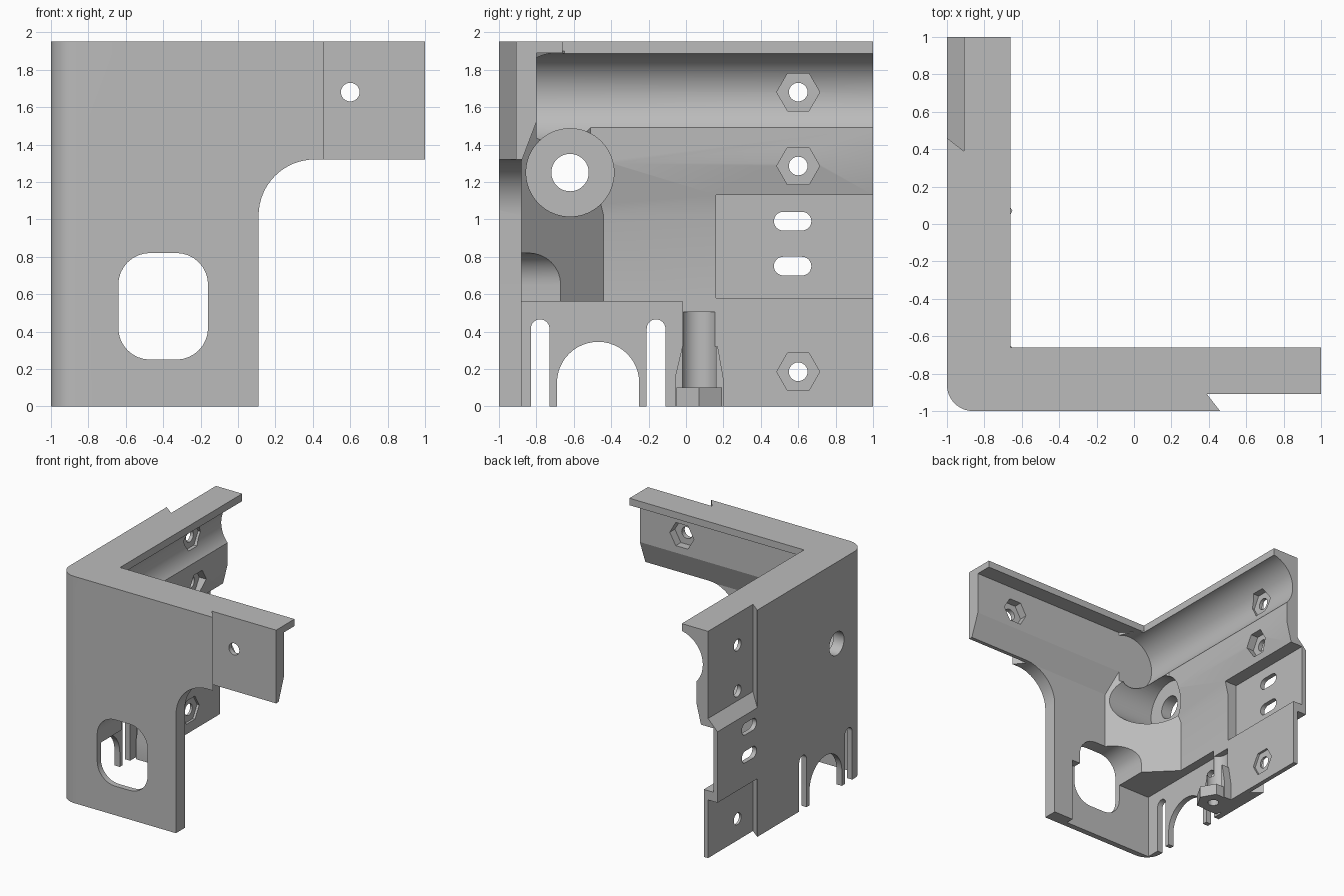
import bpy, bmesh
from math import sin, cos, radians

cube = bpy.data.objects.get("Cube")
if cube:
    bpy.data.objects.remove(cube, do_unlink=True)

grey = bpy.data.materials.new("light_grey")
grey.use_nodes = True
grey.diffuse_color = (0.5, 0.5, 0.5, 1)
grey.node_tree.nodes["Principled BSDF"].inputs["Base Color"].default_value = (0.5, 0.5, 0.5, 1)

PLACE = {
    "x": lambda a, b, d: (d, a, b),
    "y": lambda a, b, d: (a, d, b),
    "z": lambda a, b, d: (a, b, d),
}


def prism(name, outline, axis, low, high):
    """Extrude a flat outline along one axis."""
    bm = bmesh.new()
    put = PLACE[axis]
    rings = [[bm.verts.new(put(a, b, d)) for a, b in outline] for d in (low, high)]
    n = len(outline)
    bm.faces.new(rings[0])
    bm.faces.new(rings[1])
    for i in range(n):
        j = (i + 1) % n
        bm.faces.new((rings[0][i], rings[0][j], rings[1][j], rings[1][i]))
    bmesh.ops.recalc_face_normals(bm, faces=bm.faces)
    mesh = bpy.data.meshes.new(name)
    bm.to_mesh(mesh)
    bm.free()
    mesh.materials.append(grey)
    obj = bpy.data.objects.new(name, mesh)
    bpy.context.collection.objects.link(obj)
    return obj


def arc(a, b, r, start, end, steps=16):
    angles = [radians(start + (end - start) * i / steps) for i in range(steps + 1)]
    return [(a + r * cos(t), b + r * sin(t)) for t in angles]


def circle(a, b, r, sides=48):
    return arc(a, b, r, 0, 360 - 360 / sides, sides - 1)


def rect(a0, a1, b0, b1):
    return [(a0, b0), (a1, b0), (a1, b1), (a0, b1)]


def rounded(a0, a1, b0, b1, r):
    return (arc(a1 - r, b1 - r, r, 0, 90, 8) + arc(a0 + r, b1 - r, r, 90, 180, 8)
            + arc(a0 + r, b0 + r, r, 180, 270, 8) + arc(a1 - r, b0 + r, r, 270, 360, 8))


def arch(c, r, spring):
    return [(c + r, -0.1)] + arc(c, spring, r, 0, 180, 24) + [(c - r, -0.1)]


def combine(operation, outline, axis, low, high):
    """Join, cut or trim the bracket with an extruded outline."""
    tool = prism("tool", outline, axis, low, high)
    tool.hide_render = True
    mod = bracket.modifiers.new("shape", "BOOLEAN")
    mod.operation = operation
    mod.solver = "EXACT"
    mod.object = tool
    bpy.context.view_layer.objects.active = bracket
    bpy.ops.object.modifier_apply(modifier=mod.name)
    mesh = tool.data
    bpy.data.objects.remove(tool, do_unlink=True)
    bpy.data.meshes.remove(mesh)


def join(*args):
    combine("UNION", *args)


def cut(*args):
    combine("DIFFERENCE", *args)


# Front wall with its thick upper rail and top flange
front = [(-1, 0), (-0.88, 0), (-0.88, 1.31), (-0.8, 1.52), (-0.8, 1.89),
         (-0.66, 1.89), (-0.66, 1.95), (-1, 1.95)]
bracket = prism("corner_bracket", front, "x", -1, 1)
cut([(0.11, -0.1)] + arc(0.41, 1.02, 0.3, 180, 90) + [(1.1, 1.32), (1.1, -0.1)], "y", -1.1, 0)

# Side wall
side = [(-1, 0), (-0.87, 0), (-0.87, 1.02), (-0.8, 1.3), (-0.8, 1.49),
        (-0.7, 1.75), (-0.66, 1.87), (-0.66, 1.95), (-1, 1.95)]
join(side, "y", -1, 1)

# Diagonal corner filler
join([(-0.95, -0.95), (-0.36, -0.95), (-0.95, -0.36)], "z", 0.56, 1.9)

# Rounded outer corner
combine("INTERSECT", [(-1, 1)] + arc(-0.86, -0.86, 0.14, 180, 270) + [(1, -1), (1, 1)],
        "z", -0.1, 2.1)

# Rod groove and round corner pocket
cut(circle(-0.62, 1.65, 0.24, 96), "y", -0.8, 1.1)
cut(circle(-0.62, 1.25, 0.235, 64), "x", -0.9, -0.33)
cut(circle(-0.62, 1.25, 0.1), "x", -1.1, -0.8)

# Dovetail steps on the outer faces
step = [(-0.91, 0.39), (-1.09, 0.53), (-1.09, 1.1), (-0.91, 1.1)]
cut(step, "z", 1.11, 2.1)
cut(step, "z", -0.1, 0.5)
cut([(y, x) for x, y in step], "z", 1.2, 2.1)
join([(-0.89, 1.22), (-0.89, 1.08), (-1, 1.08), (-1, 1.11)], "y", 0.35, 1)

# Thinned lower corner and pocket around the slots
cut(rect(-0.95, -0.08, -0.95, -0.02), "z", -0.1, 0.56)
cut(rect(0.16, 1.1, 0.58, 1.13), "x", -0.96, -0.6)

# Front window and lower side openings
cut(rounded(-0.64, -0.16, 0.25, 0.82, 0.17), "y", -1.1, -0.45)
for c, r, spring in ((-0.78, 0.05, 0.415), (-0.16, 0.05, 0.415), (-0.47, 0.22, 0.125)):
    cut(arch(c, r, spring), "x", -1.1, -0.9)

# Adjustment slots
for z in (0.75, 0.99):
    cut(rounded(0.47, 0.67, z - 0.05, z + 0.05, 0.0499), "x", -1.1, -0.9)

# Bolt holes with hexagonal nut seats
for axis, z, seat in (("x", 1.68, -0.88), ("x", 1.285, -0.87), ("x", 0.185, -0.89),
                      ("y", 1.68, -0.87)):
    cut(circle(0.6, z, 0.115, 6), axis, seat, -0.6)
    cut(circle(0.6, z, 0.05, 24), axis, -1.1, -0.7)

# Screw post at the foot, with its driver groove
join([(-0.06, 0), (0.2, 0), (0.2, 0.15), (0.17, 0.32), (-0.02, 0.32), (-0.06, 0.15)],
     "x", -0.93, -0.8)
join(circle(-0.79, 0.07, 0.14, 6), "z", 0, 0.1)
cut(circle(-0.83, 0.07, 0.095), "z", 0.1, 0.505)
cut(circle(-0.79, 0.07, 0.045, 24), "z", -0.1, 0.2)

# Smooth curved faces, keep edges crisp
bpy.ops.object.select_all(action="DESELECT")
bracket.select_set(True)
bpy.context.view_layer.objects.active = bracket
bpy.ops.object.shade_smooth_by_angle(angle=radians(20))
